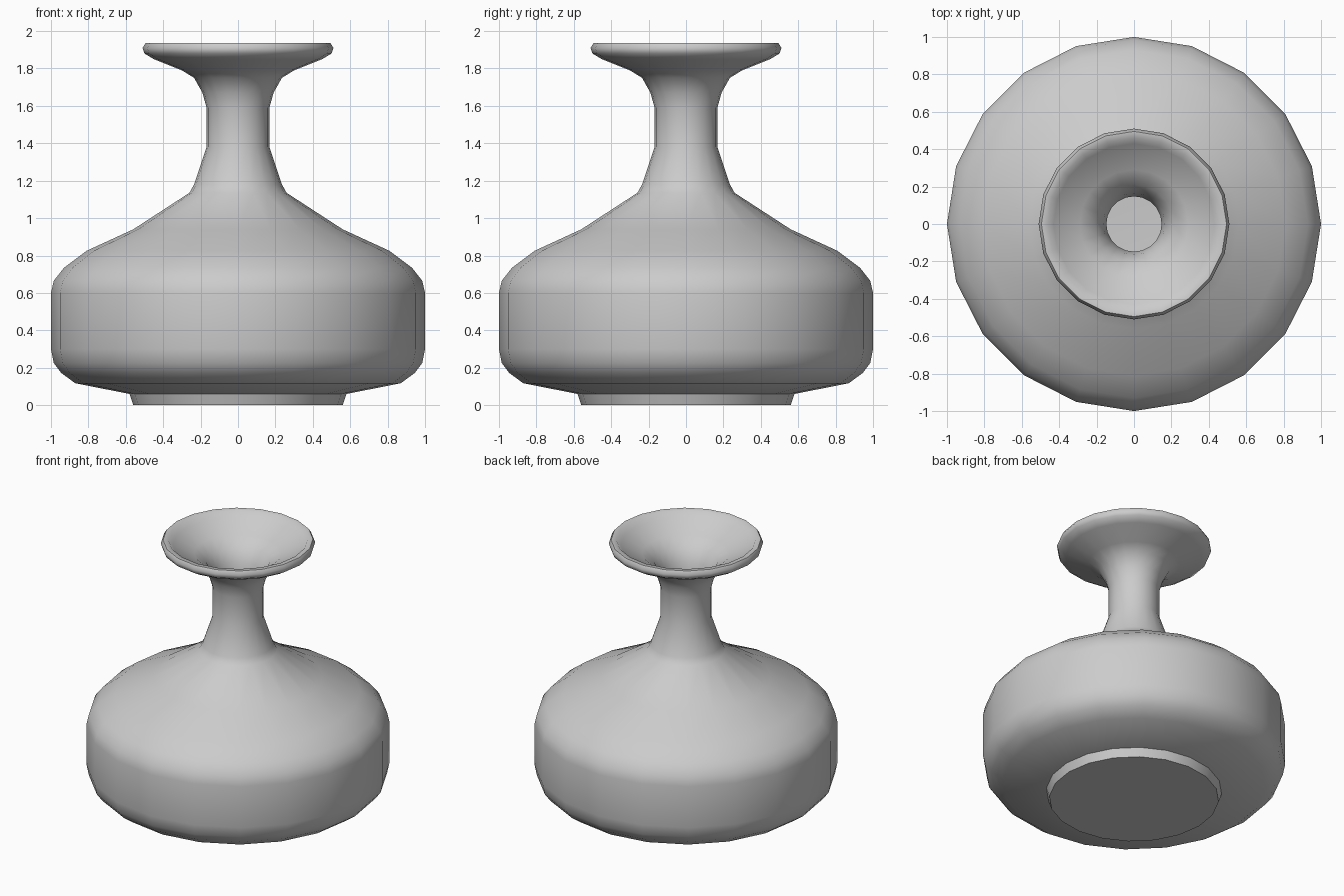
import bpy, bmesh, math

if "Cube" in bpy.data.objects:
    bpy.data.objects.remove(bpy.data.objects["Cube"])

SIDES = 20

# Outer wall, foot to rim (radius, height)
outer = [(0, 0), (0.56, 0), (0.58, 0.06), (0.87, 0.117), (0.945, 0.172),
         (0.985, 0.225), (1, 0.30), (1, 0.60), (0.985, 0.665), (0.93, 0.735),
         (0.81, 0.825), (0.56, 0.94), (0.26, 1.135), (0.235, 1.18),
         (0.168, 1.38), (0.168, 1.59), (0.19, 1.67), (0.235, 1.75),
         (0.30, 1.79), (0.45, 1.85), (0.50, 1.88), (0.51, 1.91),
         (0.495, 1.935), (0.46, 1.933)]
# Inner wall, flared mouth down to the hollow floor
inner = [(0.43, 1.895), (0.29, 1.835), (0.21, 1.775), (0.165, 1.69),
         (0.148, 1.60), (0.148, 1.38), (0.21, 1.18), (0.24, 1.115),
         (0.54, 0.92), (0.79, 0.80), (0.91, 0.71), (0.975, 0.60),
         (0.975, 0.30), (0.925, 0.19), (0.86, 0.14), (0.56, 0.085), (0, 0.085)]


def lathe(name, profile):
    """Revolve a closed-at-the-axis profile around z."""
    bm = bmesh.new()
    rings = []
    for r, z in profile:
        n = 1 if r == 0 else SIDES
        rings.append([bm.verts.new((r * math.cos(math.tau * i / SIDES),
                                    r * math.sin(math.tau * i / SIDES), z))
                      for i in range(n)])
    for a, b in zip(rings, rings[1:]):
        for i in range(SIDES):
            j = (i + 1) % SIDES
            if len(a) == 1:
                bm.faces.new((a[0], b[j], b[i]))
            elif len(b) == 1:
                bm.faces.new((a[i], a[j], b[0]))
            else:
                bm.faces.new((a[i], a[j], b[j], b[i]))
    bmesh.ops.recalc_face_normals(bm, faces=bm.faces)
    mesh = bpy.data.meshes.new(name)
    bm.to_mesh(mesh)
    bm.free()
    obj = bpy.data.objects.new(name, mesh)
    bpy.context.collection.objects.link(obj)
    return obj


# Hollow vase with smooth walls and a crisp foot
vase = lathe("vase", outer + inner)
bpy.context.view_layer.objects.active = vase
vase.select_set(True)
bpy.ops.object.shade_smooth_by_angle(angle=math.radians(50))
